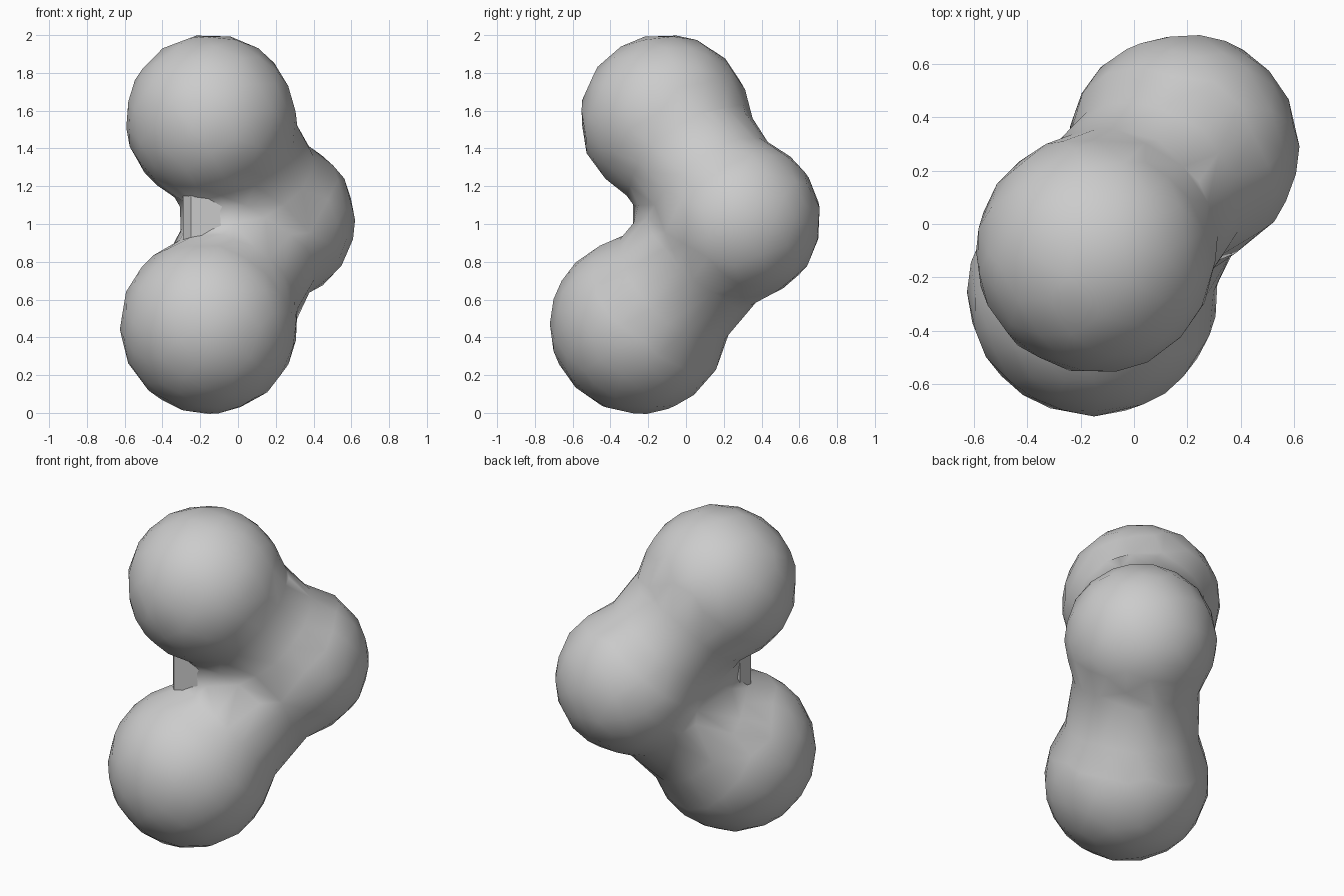
import bpy
import bmesh
from mathutils import Matrix, Vector

old = bpy.data.objects.get("Cube")
if old:
    bpy.data.objects.remove(old, do_unlink=True)

grey = bpy.data.materials.new("plain grey")
grey.use_nodes = True
COLOUR = (0.6, 0.6, 0.6, 1)
grey.diffuse_color = COLOUR
grey.node_tree.nodes["Principled BSDF"].inputs["Base Color"].default_value = COLOUR

# Lobe centres and radii
top = (Vector((-0.145, -0.11, 1.555)), 0.453)
middle = (Vector((0.185, 0.28, 1.02)), 0.437)
bottom = (Vector((-0.155, -0.25, 0.465)), 0.473)


def make_object(name, bm):
    mesh = bpy.data.meshes.new(name)
    bm.to_mesh(mesh)
    bm.free()
    mesh.materials.append(grey)
    obj = bpy.data.objects.new(name, mesh)
    bpy.context.collection.objects.link(obj)
    return obj


def add_lobe(bm, lobe):
    centre, radius = lobe
    bmesh.ops.create_icosphere(bm, subdivisions=4, radius=radius,
                               matrix=Matrix.Translation(centre))


def add_neck(bm, start, end, radius1, radius2):
    axis = end - start
    turn = axis.to_track_quat("Z", "Y").to_matrix().to_4x4()
    place = Matrix.Translation((start + end) / 2) @ turn
    bmesh.ops.create_cone(bm, cap_ends=True, segments=32, radius1=radius1,
                          radius2=radius2, depth=axis.length * 0.8, matrix=place)


# Body: three lobes joined by necks, fused, softened and reduced
bm = bmesh.new()
for lobe in (top, middle, bottom):
    add_lobe(bm, lobe)
add_neck(bm, top[0], middle[0], 0.39, 0.36)
add_neck(bm, bottom[0], middle[0], 0.4, 0.35)
# Filling of the hollow between the upper and lower lobes
add_neck(bm, Vector((-0.06, -0.03, 0.7)), Vector((-0.06, -0.03, 1.36)), 0.24, 0.24)
body = make_object("three_lobed_body", bm)

fuse = body.modifiers.new("Fuse", "REMESH")
fuse.mode = "VOXEL"
fuse.voxel_size = 0.03
soften = body.modifiers.new("Soften", "SMOOTH")
soften.factor = 0.5
soften.iterations = 20
reduce = body.modifiers.new("Reduce", "DECIMATE")
reduce.ratio = 0.03

bpy.context.view_layer.update()
graph = bpy.context.evaluated_depsgraph_get()
body_mesh = bpy.data.meshes.new_from_object(body.evaluated_get(graph))
body.modifiers.clear()
body.data = body_mesh
body_mesh.name = "three_lobed_body"
if not body_mesh.materials:
    body_mesh.materials.append(grey)

# Web: small angular corner in the gap between upper and lower lobes
plan = [(-0.29, -0.12), (-0.29, -0.23), (-0.25, -0.28), (-0.08, -0.27),
        (0.05, -0.1), (-0.1, 0.05)]
bm = bmesh.new()
face = bm.faces.new([bm.verts.new((x, y, 0.9)) for x, y in plan])
raised = bmesh.ops.extrude_face_region(bm, geom=[face])["geom"]
bmesh.ops.translate(bm, vec=(0, 0, 0.26),
                    verts=[g for g in raised if isinstance(g, bmesh.types.BMVert)])
bmesh.ops.recalc_face_normals(bm, faces=bm.faces)
make_object("bridge_web", bm)

# Smooth shading on the body, flat faces on the web
bpy.ops.object.select_all(action="DESELECT")
body.select_set(True)
bpy.context.view_layer.objects.active = body
bpy.ops.object.shade_smooth_by_angle(angle=0.95)
